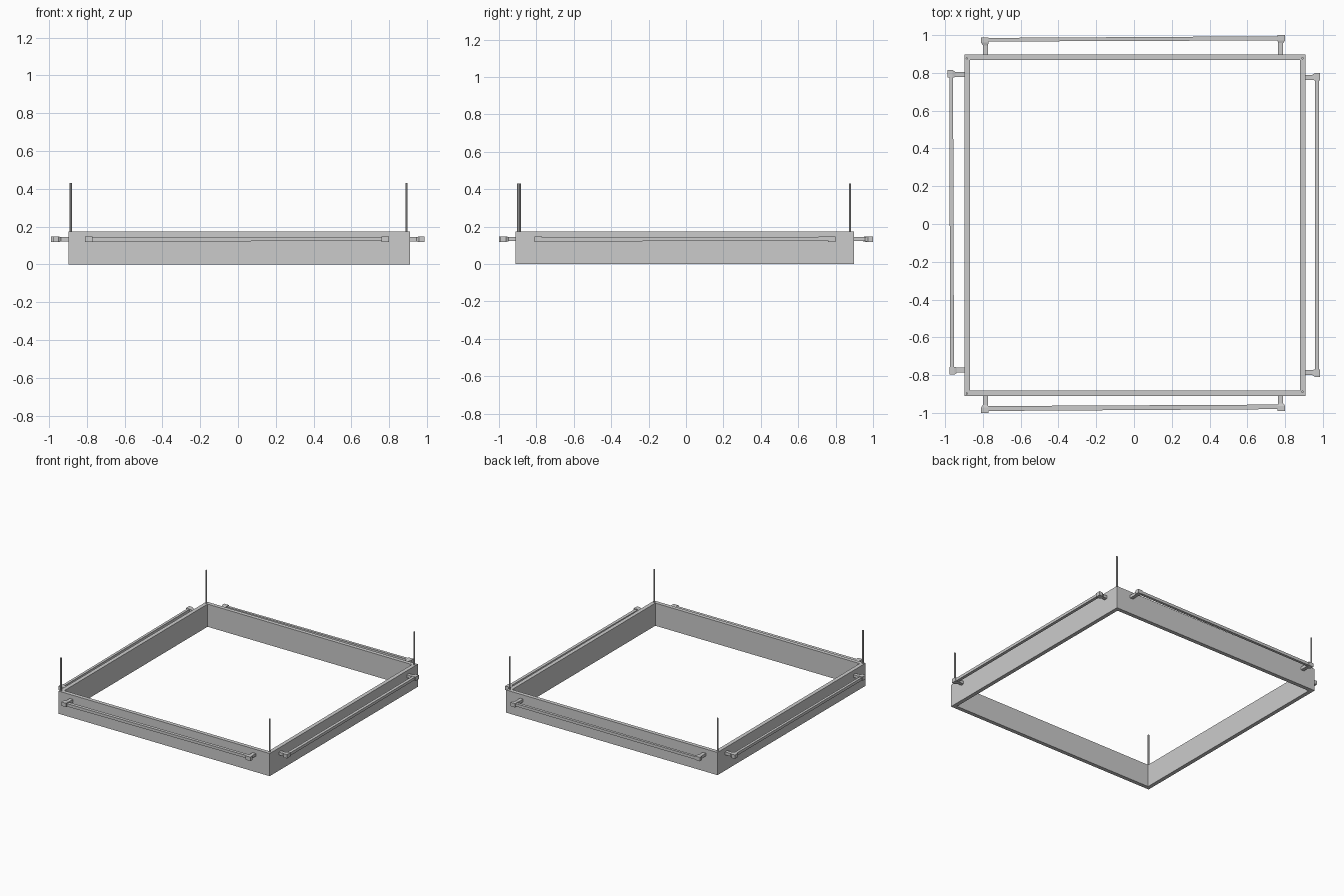
import bpy, bmesh

if "Cube" in bpy.data.objects:
    bpy.data.objects.remove(bpy.data.objects["Cube"])

X0, X1, Y0, Y1 = -0.898, 0.909, -0.911, 0.898   # outer frame limits
H, T = 0.175, 0.03                              # wall height and thickness


def finish(bm, name):
    bmesh.ops.recalc_face_normals(bm, faces=bm.faces)
    mesh = bpy.data.meshes.new(name)
    bm.to_mesh(mesh)
    bm.free()
    obj = bpy.data.objects.new(name, mesh)
    bpy.context.collection.objects.link(obj)
    return obj


def prism(bm, a, b):
    """Join two four-sided end loops into a closed bar."""
    va = [bm.verts.new(p) for p in a]
    vb = [bm.verts.new(p) for p in b]
    bm.faces.new(va)
    bm.faces.new(vb)
    for i in range(4):
        j = (i + 1) % 4
        bm.faces.new((va[i], va[j], vb[j], vb[i]))


# mitred wall frame
bm = bmesh.new()
def ring(inset, z):
    return [bm.verts.new(p) for p in (
        (X0 + inset, Y0 + inset, z), (X1 - inset, Y0 + inset, z),
        (X1 - inset, Y1 - inset, z), (X0 + inset, Y1 - inset, z))]
rings = [ring(0, 0), ring(0, H), ring(T, H), ring(T, 0)]
for k in range(4):
    lo, hi = rings[k], rings[(k + 1) % 4]
    for i in range(4):
        j = (i + 1) % 4
        bm.faces.new((lo[i], lo[j], hi[j], hi[i]))
finish(bm, "wall_frame")

# thin corner posts
for name, x, y in (("front_left", -0.885, -0.897), ("front_right", 0.892, -0.888),
                   ("back_left", -0.885, 0.877), ("back_right", 0.892, 0.877)):
    bpy.ops.mesh.primitive_cylinder_add(vertices=8, radius=0.006, depth=0.43 - 0.1,
                                        location=(x, y, 0.265))
    bpy.context.object.name = name + "_post"


def handle(name, place, ends, rails, reach):
    """place maps (along, out, z) to world; each pair lists low end, high end."""
    bm = bmesh.new()

    def quad_along(s, o, z):      # section across the rail
        return [place(s, a, b) for a, b in
                ((o[0], z[0]), (o[1], z[0]), (o[1], z[1]), (o[0], z[1]))]

    def quad_out(s, o, z):        # section across the bracket
        return [place(a, o, b) for a, b in
                ((s[0], z[0]), (s[1], z[0]), (s[1], z[1]), (s[0], z[1]))]

    for end, out, d in zip(ends, reach, (1, -1)):
        head = (end, end + d * 0.040)
        stem = (end + d * 0.010, end + d * 0.037)
        # stem, flare and end block
        prism(bm, quad_out(stem, -0.004, (0.122, 0.144)),
              quad_out(stem, out - 0.042, (0.122, 0.144)))
        prism(bm, quad_out(stem, out - 0.042, (0.122, 0.144)),
              quad_out(head, out - 0.028, (0.118, 0.148)))
        prism(bm, quad_out(head, out - 0.028, (0.118, 0.148)),
              quad_out(head, out, (0.118, 0.148)))
    # slightly skewed rail
    a, b = ends[0] + 0.025, ends[1] - 0.025
    prism(bm, quad_along(a, rails[0], (0.120, 0.142)),
          quad_along(b, rails[1], (0.125, 0.146)))
    finish(bm, name)


handle("front_handle", lambda s, o, z: (s, Y0 - o, z), (-0.81, 0.80),
       ((0.053, 0.079), (0.045, 0.069)), (0.089, 0.080))
handle("back_handle", lambda s, o, z: (s, Y1 + o, z), (-0.81, 0.80),
       ((0.068, 0.087), (0.074, 0.096)), (0.090, 0.102))
handle("right_handle", lambda s, o, z: (X1 + o, s, z), (-0.81, 0.80),
       ((0.048, 0.071), (0.048, 0.071)), (0.077, 0.077))
handle("left_handle", lambda s, o, z: (X0 - o, s, z), (-0.797, 0.815),
       ((0.055, 0.075), (0.060, 0.080)), (0.080, 0.090))
